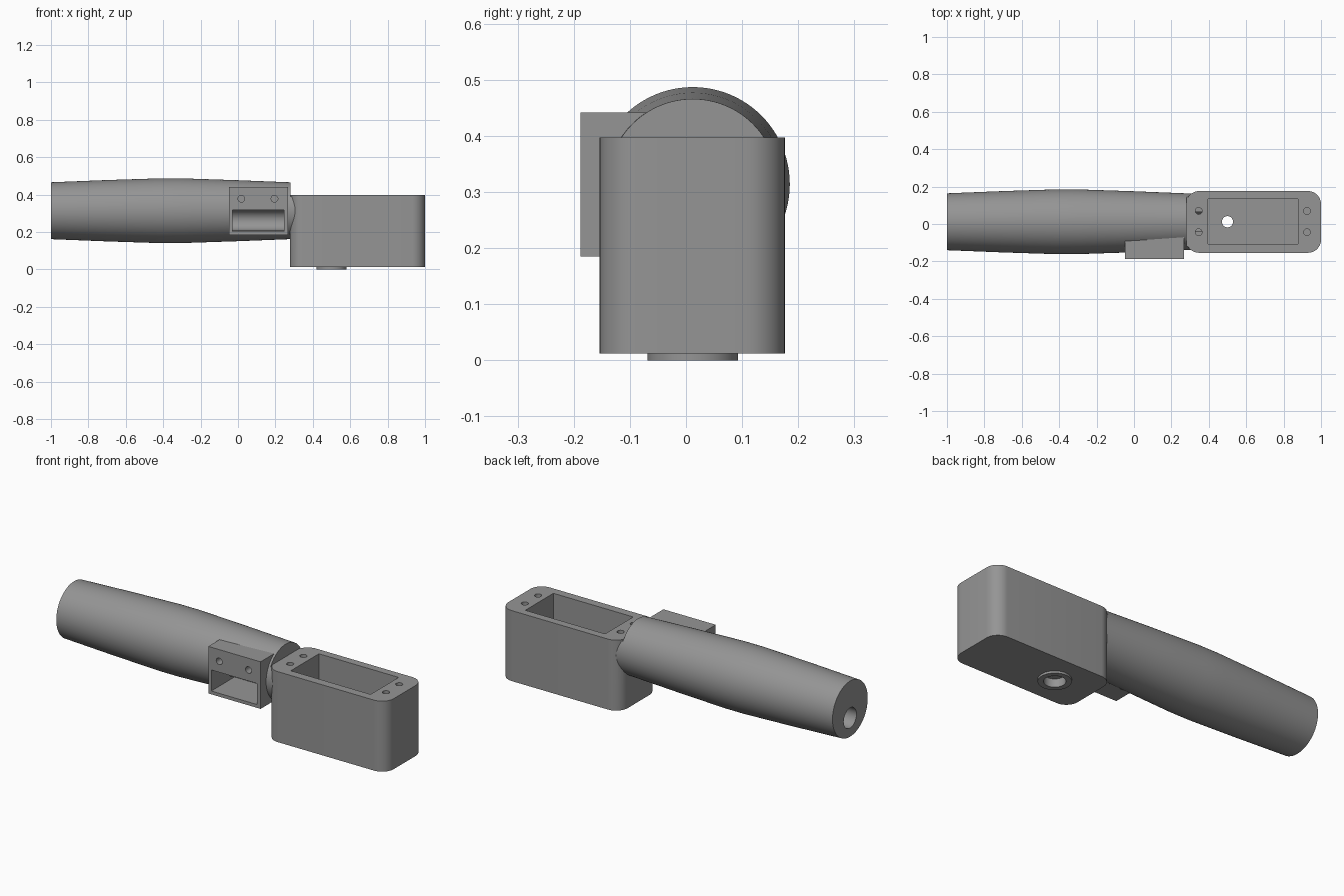
import bpy, bmesh, math
from mathutils import Matrix, Vector

if "Cube" in bpy.data.objects:
    bpy.data.objects.remove(bpy.data.objects["Cube"])

AXIS_Y, AXIS_Z = 0.012, 0.314      # handle centre line
BORE_Z = 0.264                     # cable bore centre

grey = bpy.data.materials.new("grey plastic")
grey.diffuse_color = (0.30, 0.30, 0.30, 1)
grey.use_nodes = True
grey.node_tree.nodes["Principled BSDF"].inputs["Base Color"].default_value = grey.diffuse_color


def finish(name, bm):
    bmesh.ops.recalc_face_normals(bm, faces=bm.faces)
    me = bpy.data.meshes.new(name)
    bm.to_mesh(me)
    bm.free()
    me.materials.append(grey)
    ob = bpy.data.objects.new(name, me)
    bpy.context.collection.objects.link(ob)
    return ob


def box(name, lo, hi, radius=0):
    """Block between two corners, with optional rounded upright edges."""
    bm = bmesh.new()
    lo, hi = Vector(lo), Vector(hi)
    m = Matrix.Translation((lo + hi) / 2) @ Matrix.Diagonal((*(hi - lo), 1))
    bmesh.ops.create_cube(bm, size=1, matrix=m)
    if radius:
        upright = [e for e in bm.edges
                   if abs(e.verts[0].co.z - e.verts[1].co.z) > 0.01]
        bmesh.ops.bevel(bm, geom=upright, offset=radius, segments=10,
                        profile=0.5, affect='EDGES')
    return finish(name, bm)


def rod(name, a, b, r, n=32):
    """Cylinder from point a to point b."""
    a, b = Vector(a), Vector(b)
    bm = bmesh.new()
    m = (Matrix.Translation((a + b) / 2)
         @ Vector((0, 0, 1)).rotation_difference(b - a).to_matrix().to_4x4())
    bmesh.ops.create_cone(bm, cap_ends=True, segments=n, radius1=r, radius2=r,
                          depth=(b - a).length, matrix=m)
    return finish(name, bm)


def lathe_x(name, profile, n=96):
    """Turned solid around the handle centre line."""
    bm = bmesh.new()
    rings = [[bm.verts.new((x, AXIS_Y + r * math.cos(2 * math.pi * i / n),
                            AXIS_Z + r * math.sin(2 * math.pi * i / n)))
              for i in range(n)] for x, r in profile]
    for p, q in zip(rings, rings[1:]):
        for i in range(n):
            j = (i + 1) % n
            bm.faces.new((p[i], p[j], q[j], q[i]))
    bm.faces.new(rings[0])
    bm.faces.new(rings[-1])
    return finish(name, bm)


def combine(target, other, op):
    """Apply a boolean and remove the helper."""
    mod = target.modifiers.new(op, 'BOOLEAN')
    mod.operation, mod.solver, mod.object = op, 'EXACT', other
    dg = bpy.context.evaluated_depsgraph_get()
    me = bpy.data.meshes.new_from_object(target.evaluated_get(dg))
    target.modifiers.clear()
    target.data = me
    bpy.data.objects.remove(other)


# barrel handle, notched where it meets the housing
body = lathe_x("handle_and_housing",
               [(-1, .152), (-.7, .164), (-.42, .173), (-.3, .173),
                (0, .163), (.275, .152), (.35, .150)])
combine(body, box("notch", (.28, -.4, .39), (.6, .4, .7)), 'DIFFERENCE')

# housing, side bracket and bottom port collar
for part in (box("housing", (.278, -.154, .012), (1, .176, .397), .07),
             box("bracket", (-.048, -.188, .185), (.268, -.06, .442)),
             rod("port_collar", (.5, AXIS_Y, 0), (.5, AXIS_Y, .03), .081, 48)):
    combine(body, part, 'UNION')

# housing cavity, cable bore, bracket window and stepped port
cuts = [box("cavity", (.395, -.108, .08), (.877, .134, .6)),
        rod("bore", (-1.1, AXIS_Y, BORE_Z), (.45, AXIS_Y, BORE_Z), .055, 48),
        box("window", (-.03, -.3, .203), (.245, AXIS_Y, .318)),
        rod("port", (.5, AXIS_Y, -.1), (.5, AXIS_Y, .045), .053, 48),
        rod("port_hole", (.5, AXIS_Y, -.1), (.5, AXIS_Y, .12), .03)]
# screw holes
cuts += [rod("lid_screw", (x, y, .28), (x, y, .5), .018, 24)
         for x in (.346, .925) for y in (-.044, .07)]
cuts += [rod("bracket_screw", (x, -.3, .378), (x, -.09, .378), .018, 24)
         for x in (.018, .195)]
for c in cuts:
    combine(body, c, 'DIFFERENCE')

# one material, smooth curved faces with sharp edges
body.data.materials.clear()
body.data.materials.append(grey)
for p in body.data.polygons:
    p.material_index = 0
bpy.ops.object.select_all(action='DESELECT')
body.select_set(True)
bpy.context.view_layer.objects.active = body
bpy.ops.object.shade_smooth_by_angle(angle=math.radians(30))
